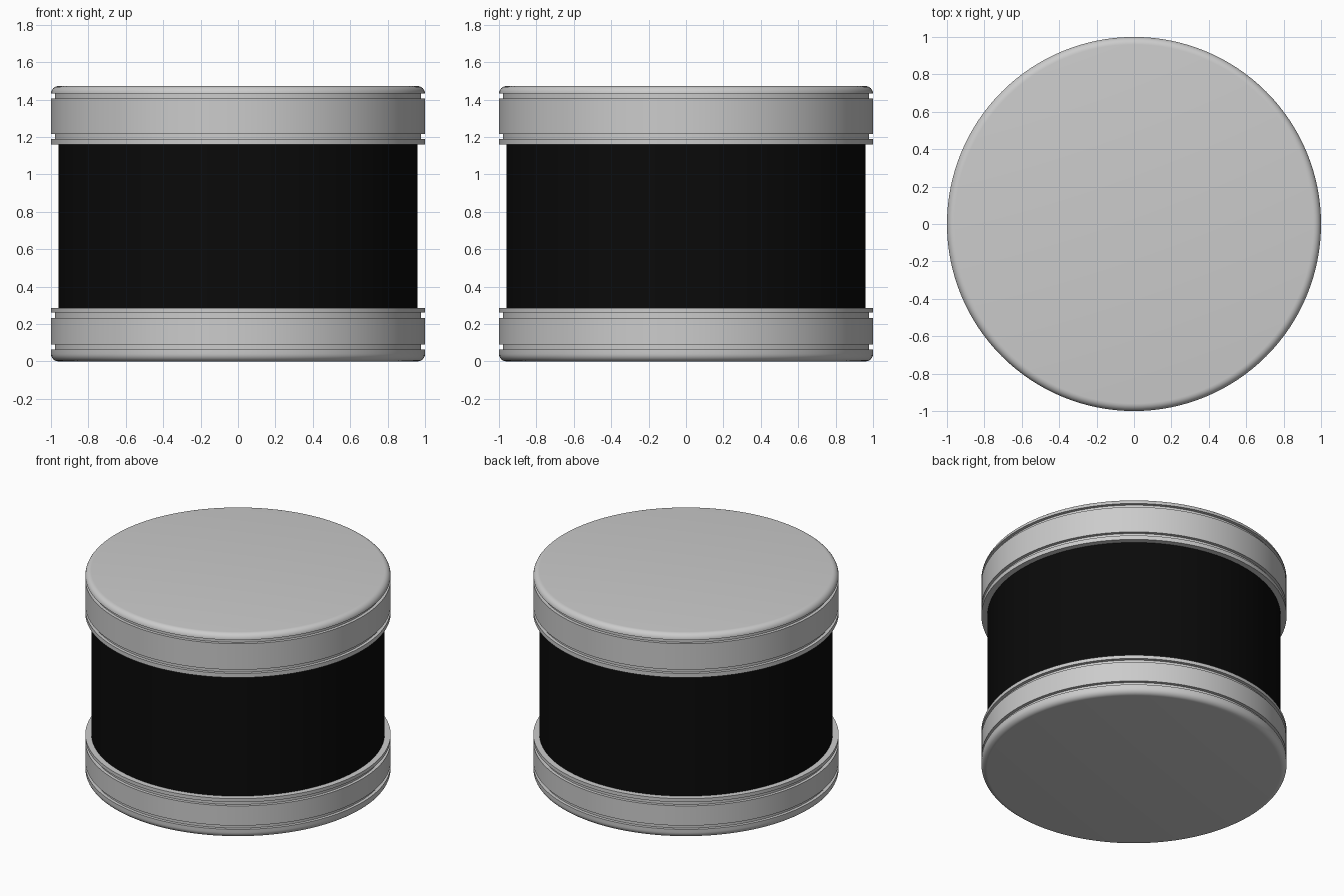
import bpy, bmesh
from math import sin, cos, pi

if "Cube" in bpy.data.objects:
    bpy.data.objects.remove(bpy.data.objects["Cube"])

SEGMENTS = 128
BODY_R, CAP_R, GROOVE_R, ROUND_R = 0.96, 1.0, 0.978, 0.04


def lathe(name, profile):
    """Spin an (r, z) profile around the z axis."""
    bm = bmesh.new()
    verts = [bm.verts.new((r, 0, z)) for r, z in profile]
    edges = [bm.edges.new(pair) for pair in zip(verts, verts[1:])]
    bmesh.ops.spin(bm, geom=verts + edges, cent=(0, 0, 0), axis=(0, 0, 1),
                   angle=2 * pi, steps=SEGMENTS, use_duplicate=False)
    bmesh.ops.remove_doubles(bm, verts=bm.verts, dist=1e-4)
    bmesh.ops.recalc_face_normals(bm, faces=bm.faces)
    mesh = bpy.data.meshes.new(name)
    bm.to_mesh(mesh)
    bm.free()
    obj = bpy.data.objects.new(name, mesh)
    bpy.context.collection.objects.link(obj)
    bpy.ops.object.select_all(action='DESELECT')
    obj.select_set(True)
    bpy.context.view_layer.objects.active = obj
    bpy.ops.object.shade_smooth_by_angle(angle=pi / 6)
    return obj


def cap_profile(outer_z, rim_z, grooves):
    """Disc with a rounded outer edge, grooved wall and a flat inner lip."""
    s = 1 if rim_z > outer_z else -1
    pts = [(0, outer_z)]
    for i in range(7):
        a = i / 6 * pi / 2
        pts.append((CAP_R - ROUND_R + ROUND_R * sin(a),
                    outer_z + s * ROUND_R * (1 - cos(a))))
    for z0, z1 in grooves:
        pts += [(CAP_R, z0), (GROOVE_R, z0), (GROOVE_R, z1), (CAP_R, z1)]
    pts += [(CAP_R, rim_z), (BODY_R, rim_z)]
    return pts


# Grey end caps
lathe("bottom_cap", cap_profile(0, 0.285, [(0.063, 0.09), (0.233, 0.26)]))
lathe("top_cap", cap_profile(1.472, 1.16, [(1.432, 1.405), (1.217, 1.19)]))

# Black body between the caps
body = lathe("body", [(BODY_R, 0.285), (BODY_R, 1.16)])
black = bpy.data.materials.new("black")
black.diffuse_color = (0.003, 0.003, 0.003, 1)
black.use_nodes = True
black.node_tree.nodes["Principled BSDF"].inputs["Base Color"].default_value = black.diffuse_color
body.data.materials.append(black)
